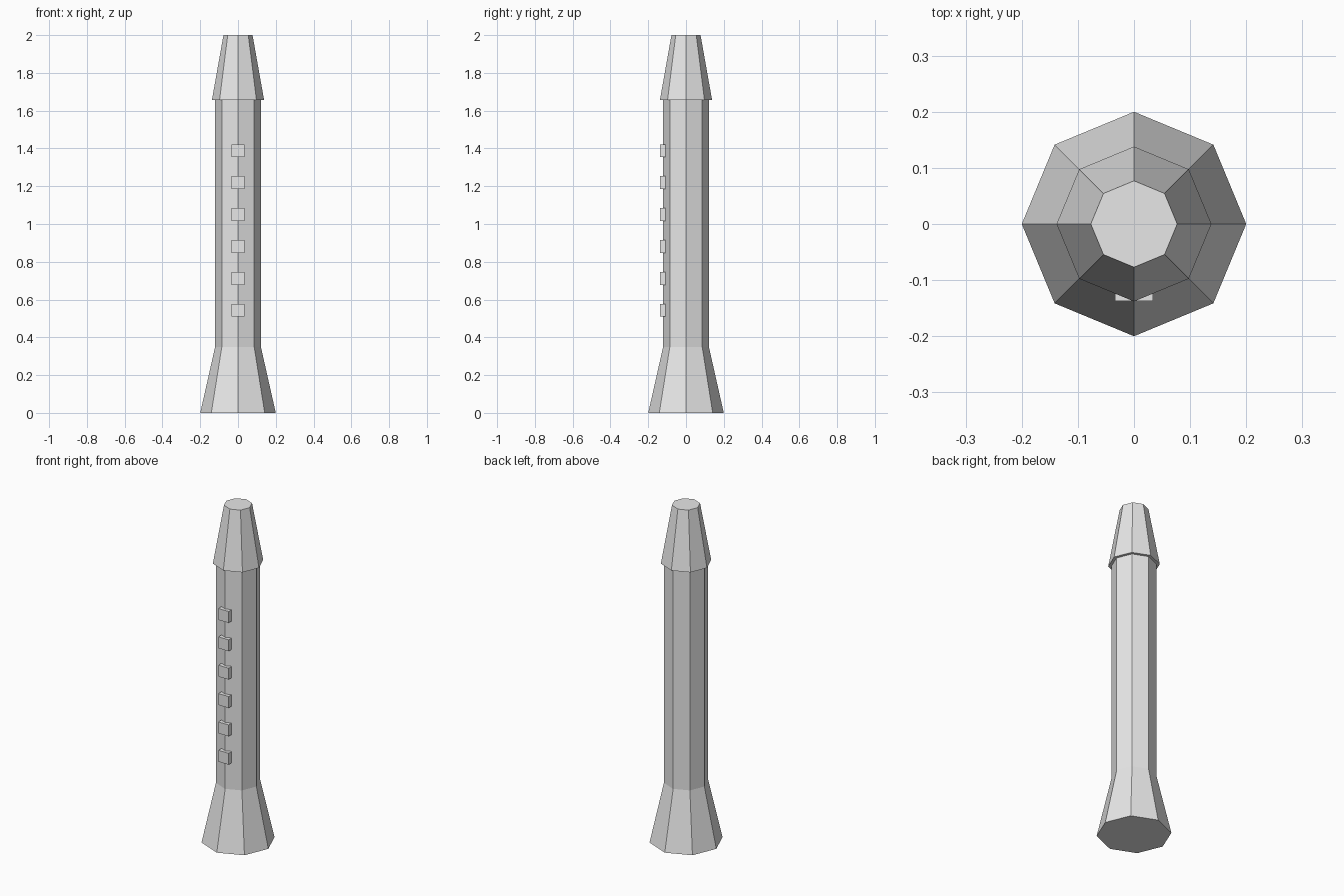
import bpy
import bmesh
from math import cos, sin, tau
from mathutils import Matrix, Vector

SIDES = 8

cube = bpy.data.objects.get("Cube")
if cube:
    bpy.data.objects.remove(cube, do_unlink=True)

# Single plain grey material
grey = bpy.data.materials.new("plain grey")
grey.use_nodes = True
grey.diffuse_color = (0.8, 0.8, 0.8, 1)
grey.node_tree.nodes["Principled BSDF"].inputs["Base Color"].default_value = grey.diffuse_color


def add_object(name, bm):
    bmesh.ops.recalc_face_normals(bm, faces=bm.faces)
    mesh = bpy.data.meshes.new(name)
    bm.to_mesh(mesh)
    bm.free()
    mesh.materials.append(grey)
    obj = bpy.data.objects.new(name, mesh)
    bpy.context.collection.objects.link(obj)
    return obj


def turned_part(name, profile):
    """Closed faceted solid from (radius, height) pairs, bottom to top."""
    bm = bmesh.new()
    rings = [[bm.verts.new((r * cos(tau * i / SIDES), r * sin(tau * i / SIDES), z))
              for i in range(SIDES)] for r, z in profile]
    for low, high in zip(rings, rings[1:]):
        for i in range(SIDES):
            j = (i + 1) % SIDES
            bm.faces.new((low[i], low[j], high[j], high[i]))
    bm.faces.new(rings[0])
    bm.faces.new(rings[-1])
    return add_object(name, bm)


# Shaft with flared foot, and the overhanging tapered head
turned_part("shaft", [(0.2, 0), (0.121, 0.35), (0.121, 1.66)])
turned_part("head", [(0.138, 1.657), (0.077, 2)])

# Row of square keys up the front edge
for n in range(6):
    bm = bmesh.new()
    place = Matrix.Translation(Vector((0, -0.123, 0.543 + n * 0.169)))
    size = Matrix.Diagonal((0.068, 0.028, 0.068, 1))
    bmesh.ops.create_cube(bm, size=1, matrix=place @ size)
    add_object(f"key_{n + 1}", bm)
